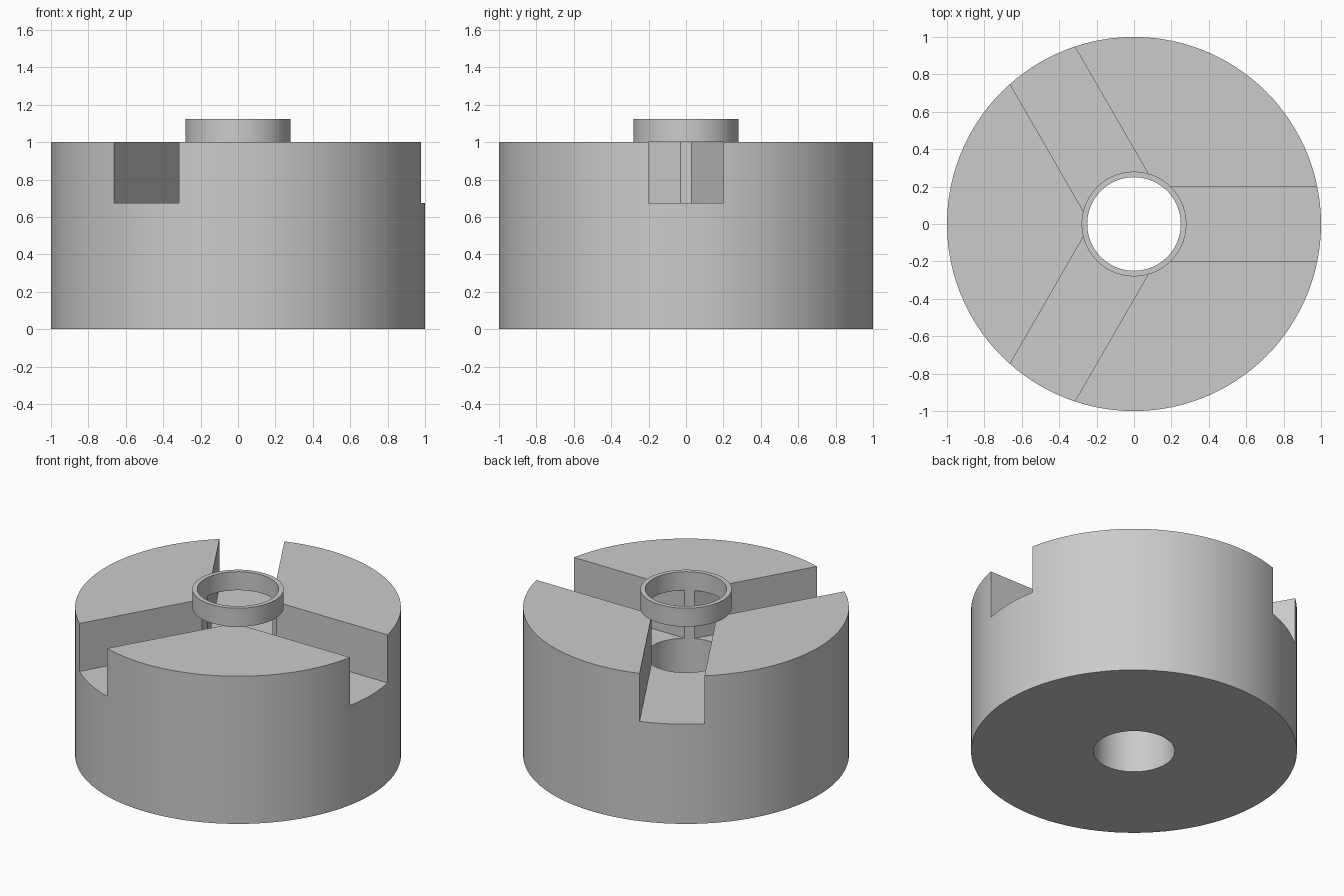
import bpy, bmesh, math
from mathutils import Matrix, Vector

if "Cube" in bpy.data.objects:
    bpy.data.objects.remove(bpy.data.objects["Cube"])

SEGMENTS = 120
BORE_R, RING_R, BODY_R = 0.25, 0.28, 1.0
SLOT_FLOOR, DECK, RING_TOP = 0.675, 1.0, 1.125
SLOT_HALF = 0.2

grey = bpy.data.materials.new("light grey")
grey.use_nodes = True
colour = (0.6, 0.6, 0.6, 1.0)
grey.diffuse_color = colour
grey.node_tree.nodes["Principled BSDF"].inputs["Base Color"].default_value = colour


def add_object(name, bm):
    bmesh.ops.recalc_face_normals(bm, faces=bm.faces)
    mesh = bpy.data.meshes.new(name)
    bm.to_mesh(mesh)
    bm.free()
    mesh.materials.append(grey)
    obj = bpy.data.objects.new(name, mesh)
    bpy.context.collection.objects.link(obj)
    return obj


def lathe(name, profile):
    """Revolve a closed (radius, z) profile around the z axis."""
    bm = bmesh.new()
    verts = [bm.verts.new((r, 0, z)) for r, z in profile]
    edges = [bm.edges.new((verts[i - 1], verts[i])) for i in range(len(verts))]
    bmesh.ops.spin(bm, geom=verts + edges, cent=(0, 0, 0), axis=(0, 0, 1),
                   angle=math.tau, steps=SEGMENTS, use_merge=True)
    bmesh.ops.remove_doubles(bm, verts=bm.verts, dist=1e-5)
    return add_object(name, bm)


def slot_cutter(angle):
    """Box from the centre outwards, between the slot floor and the deck."""
    bm = bmesh.new()
    size = Vector((1.2, 2 * SLOT_HALF, DECK - SLOT_FLOOR))
    centre = Vector((0.6, 0, (DECK + SLOT_FLOOR) / 2))
    bmesh.ops.create_cube(bm, size=1, matrix=Matrix.Rotation(angle, 4, "Z")
                          @ Matrix.Translation(centre) @ Matrix.Diagonal(size.to_4d()))
    cutter = add_object("slot_cutter", bm)
    cutter.hide_render = True
    return cutter


# Bored drum with a raised collar
body = lathe("slotted_drum", [
    (BORE_R, 0), (BODY_R, 0), (BODY_R, DECK),
    (RING_R, DECK), (RING_R, RING_TOP), (BORE_R, RING_TOP)])

# Three radial slots, passing under the collar
bpy.context.view_layer.objects.active = body
for i in range(3):
    cutter = slot_cutter(i * math.tau / 3)
    mod = body.modifiers.new("slot", "BOOLEAN")
    mod.operation = "DIFFERENCE"
    mod.solver = "EXACT"
    mod.object = cutter
    bpy.ops.object.modifier_apply(modifier=mod.name)
    bpy.data.objects.remove(cutter)

# Smooth round walls, sharp corners
bpy.ops.object.select_all(action="DESELECT")
body.select_set(True)
bpy.ops.object.shade_smooth_by_angle(angle=math.radians(20))
